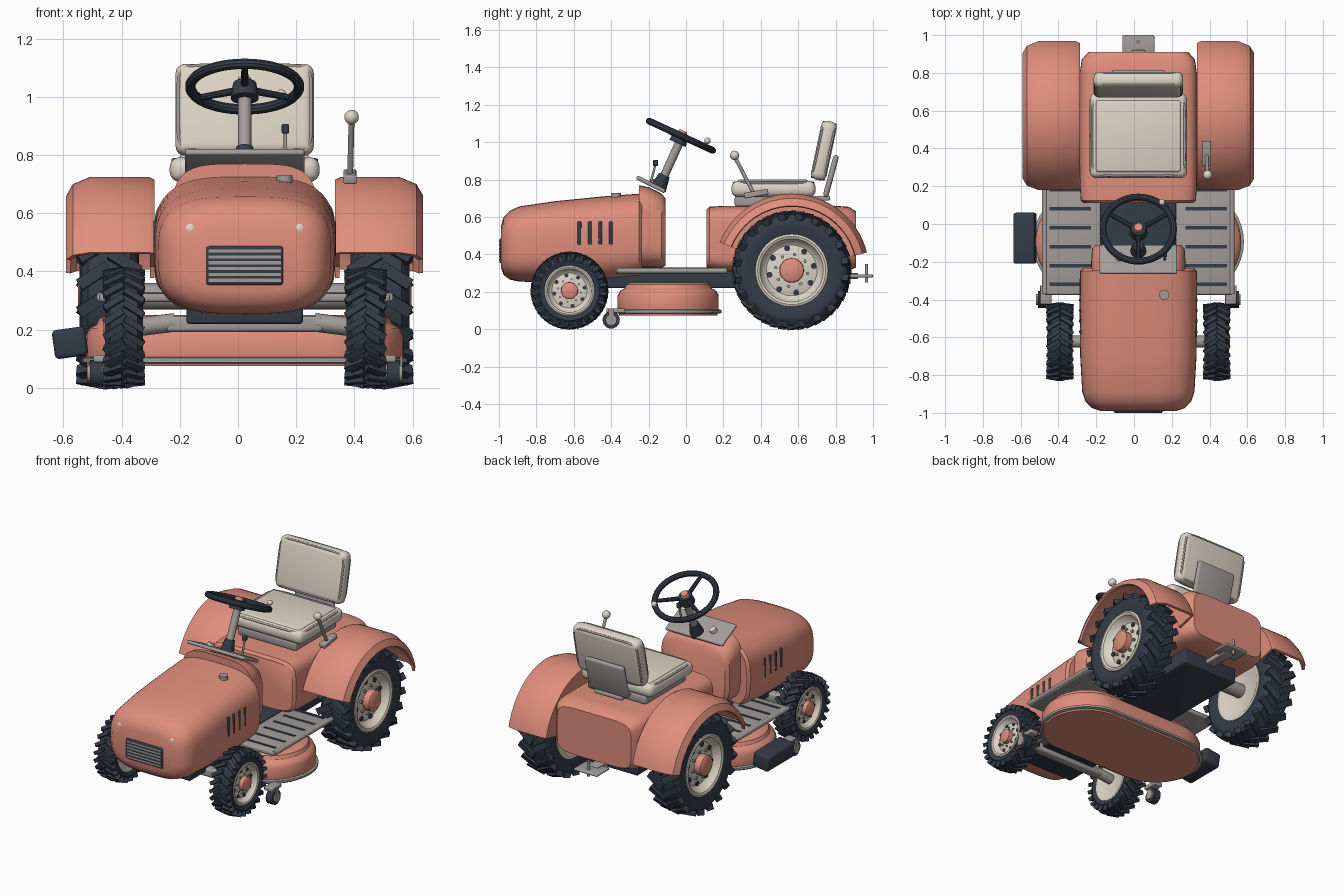
import bpy, bmesh, math
from math import sin, cos, pi, radians
from mathutils import Matrix, Vector

if "Cube" in bpy.data.objects:
    bpy.data.objects.remove(bpy.data.objects["Cube"])

CX = 0.023          # tractor centreline; the side chute widens one side
parts = []

def material(name, rgb):
    m = bpy.data.materials.new(name)
    m.use_nodes = True
    m.diffuse_color = (*rgb, 1)
    m.node_tree.nodes["Principled BSDF"].inputs["Base Color"].default_value = (*rgb, 1)
    return m

CORAL = material("coral paint", (0.74, 0.27, 0.20))
DARK = material("dark rubber", (0.035, 0.045, 0.065))
CREAM = material("cream", (0.72, 0.66, 0.56))
GREY = material("warm grey", (0.36, 0.335, 0.32))

def finish(name, bm, mat, angle=35):
    bmesh.ops.remove_doubles(bm, verts=bm.verts, dist=1e-5)
    bmesh.ops.recalc_face_normals(bm, faces=bm.faces)
    me = bpy.data.meshes.new(name)
    bm.to_mesh(me)
    bm.free()
    me.materials.append(mat)
    me.shade_smooth()
    me.set_sharp_from_angle(angle=radians(angle))
    ob = bpy.data.objects.new(name, me)
    bpy.context.collection.objects.link(ob)
    parts.append(ob)
    return ob

def loft(name, rings, mat, cyclic=False, angle=35):
    bm = bmesh.new()
    vs = [[bm.verts.new(p) for p in r] for r in rings]
    n = len(vs[0])
    for i in range(len(vs) if cyclic else len(vs) - 1):
        a, b = vs[i], vs[(i + 1) % len(vs)]
        for j in range(n):
            k = (j + 1) % n
            bm.faces.new((a[j], a[k], b[k], b[j]))
    if not cyclic:
        bm.faces.new(vs[0])
        bm.faces.new(vs[-1])
    return finish(name, bm, mat, angle)

def lathe(name, prof, mat, M=Matrix(), seg=40, arc=None):
    """Spin a closed (x, r) profile about the local x axis."""
    a0, a1 = arc or (0, 2 * pi)
    steps = seg + 1 if arc else seg
    angles = [a0 + (a1 - a0) * i / seg for i in range(steps)]
    rings = [[M @ Vector((x, r * cos(t), r * sin(t))) for x, r in prof] for t in angles]
    return loft(name, rings, mat, cyclic=not arc)

def aim(pos, direction):
    return Matrix.Translation(pos) @ Vector(direction).to_track_quat('X', 'Z').to_matrix().to_4x4()

def rod(name, a, b, r, mat, r2=None, seg=16):
    d = Vector(b) - Vector(a)
    return lathe(name, [(0, 0), (0, r), (d.length, r2 or r), (d.length, 0)], mat, aim(a, d), seg)

def ball(name, pos, r, mat):
    prof = [(-r * cos(pi * i / 10), r * sin(pi * i / 10)) for i in range(11)]
    return lathe(name, prof, mat, Matrix.Translation(pos), 20)

def box(name, c, size, mat, bevel=0.0, tilt=0.0, roll=0.0, seg=3):
    bm = bmesh.new()
    bmesh.ops.create_cube(bm, size=1)
    bmesh.ops.scale(bm, vec=size, verts=bm.verts)
    if bevel:
        bmesh.ops.bevel(bm, geom=bm.edges[:], offset=bevel, segments=seg, profile=0.5, affect='EDGES')
    bm.transform(Matrix.Translation(c) @ Matrix.Rotation(radians(tilt), 4, 'X') @ Matrix.Rotation(radians(roll), 4, 'Y'))
    return finish(name, bm, mat)

def oval(a, b, n, count=56):
    pw = lambda v: math.copysign(abs(v) ** (2 / n), v)
    return [(a * pw(cos(2 * pi * i / count)), b * pw(sin(2 * pi * i / count))) for i in range(count)]

def shell(name, sections, n):
    """Loft of soft rectangles along y from (y, half width, bottom, top)."""
    return loft(name, [[(x, y, (lo + hi) / 2 + z) for x, z in oval(w, (hi - lo) / 2, n)]
                       for y, w, lo, hi in sections], CORAL, angle=40)

def piping(name, w, h, M, r):
    cu = bpy.data.curves.new(name, 'CURVE')
    cu.dimensions = '3D'
    cu.bevel_depth = r
    pts = oval(w, h, 8)
    sp = cu.splines.new('POLY')
    sp.points.add(len(pts) - 1)
    for p, (x, y) in zip(sp.points, pts):
        p.co = (*(M @ Vector((x, y, 0))), 1)
    sp.use_cyclic_u = True
    cu.materials.append(GREY)
    ob = bpy.data.objects.new(name, cu)
    bpy.context.collection.objects.link(ob)
    parts.append(ob)

# Bodywork
shell("hood", [(-.99, .2, .33, .55), (-.975, .245, .29, .6), (-.94, .28, .265, .635), (-.89, .297, .255, .657),
               (-.7, .308, .25, .685), (-.45, .311, .25, .71), (-.25, .31, .27, .725), (-.235, .295, .28, .71)], 3.2)
shell("cowl", [(-.25, .25, .33, .77), (-.2, .25, .33, .76), (-.13, .245, .33, .725), (-.11, .225, .34, .7)], 4)
shell("rear_body", [(.11, .29, .33, .64), (.125, .305, .32, .655), (.2, .31, .31, .66), (.8, .31, .31, .66),
                    (.87, .3, .315, .655), (.91, .265, .33, .63)], 6)
box("chassis", (0, -.03, .275), (.4, 1.56, .11), DARK, .01)

# Hood details
box("grille_frame", (0, -.986, .42), (.265, .022, .135), DARK, .01)
for i in range(6):
    box("grille_bar", (0, -.996, .37 + i * .02), (.25, .008, .011), GREY)
for s in (-1, 1):
    ball("headlight", (s * .185, -.955, .545), .03, CREAM)
    for i in range(4):
        box("hood_vent", (s * .305, -.57 + i * .056, .514), (.016, .02, .125), DARK, .006)
rod("fuel_cap", (.137, -.375, .7), (.137, -.375, .73), .027, GREY)

# Dashboard and steering
box("dashboard", (0, -.188, .775), (.41, .17, .022), GREY, .008, tilt=-27)
rod("dash_dial", (-.1, -.18, .775), (-.094, -.17, .797), .022, CREAM)
rod("throttle_stick", (.14, -.19, .78), (.14, -.165, .875), .006, GREY)
box("throttle_knob", (.14, -.163, .89), (.026, .026, .032), DARK, .005)
rod("column_boot", (0, -.15, .75), (0, -.115, .825), .045, DARK, .03)
rod("steering_column", (0, -.13, .79), (0, -.03, 1.01), .023, GREY)
up = Vector((0, .42, .91)).normalized()
centre = Vector((0, -.027, 1.035))
lathe("steering_wheel", [(.018 * cos(2 * pi * i / 10), .187 + .018 * sin(2 * pi * i / 10)) for i in range(10)],
      DARK, aim(centre, up), 48)
rod("steering_hub", centre - up * .045, centre + up * .012, .048, DARK, .04, 24)
rod("steering_cap", centre + up * .01, centre + up * .03, .028, CORAL, .022, 20)
rear = Vector((0, up.z, -up.y))
for a in (60, 180, 300):
    d = rear * cos(radians(a)) + Vector((sin(radians(a)), 0, 0))
    rod("steering_spoke", centre - up * .01, centre + d * .185, .014, DARK, .011, 10)
knob = centre + rear * .14 + Vector((.125, 0, 0))
rod("spinner_stem", knob, knob + up * .03, .009, CREAM)
ball("spinner_knob", knob + up * .035, .017, CREAM)

# Seat
box("seat_pan", (0, .47, .685), (.42, .42, .06), GREY, .015)
box("seat_cushion", (0, .468, .75), (.515, .45, .085), CREAM, .035, seg=4)
box("seat_pad", (0, .465, .785), (.45, .38, .03), CREAM, .012)
piping("seat_piping", .245, .212, Matrix.Translation((0, .468, .782)), .007)
lean = Matrix.Translation((0, .737, .955)) @ Matrix.Rotation(radians(-12), 4, 'X')
box("seat_back", lean.translation, (.475, .085, .32), CREAM, .034, tilt=-12, seg=4)
for y in (-.032, .032):
    piping("back_piping", .228, .15, lean @ Matrix.Translation((0, y, 0)) @ Matrix.Rotation(pi / 2, 4, 'X'), .006)
box("seat_bracket", (0, .775, .82), (.28, .03, .23), GREY, .014, tilt=-15)
box("seat_bracket_foot", (0, .7, .7), (.2, .14, .025), GREY, .008)

# Fenders and lever
arch = [(.31, .28), (.31, .405), (.33, .415), (.53, .415), (.59, .39), (.613, .35),
        (.598, .345), (.578, .378), (.525, .4), (.325, .4), (.325, .28)]
for s in (-1, 1):
    lathe("rear_fender", [(s * x, r) for x, r in arch], CORAL, Matrix.Translation((0, .565, .31)),
          32, (radians(14), radians(158)))
box("lever_base", (.362, .375, .725), (.045, .13, .03), GREY, .006, tilt=10)
rod("lever_stick", (.362, .365, .72), (.367, .262, .92), .01, GREY)
ball("lever_ball", (.367, .26, .93), .025, CREAM)

# Wheels: tyre, chevron lugs, dished rim, hub
def wheel(tag, s, pos, R, w, rim, count):
    M = Matrix.Translation(pos) @ Matrix.Scale(s, 4, (1, 0, 0))
    h, t = w / 2, R - .014
    lathe(tag + "_tyre", [(-h * .8, rim), (-h * .97, (rim + t) / 2), (-h * .92, t - .025), (-h * .7, t),
                          (h * .7, t), (h * .92, t - .025), (h * .97, (rim + t) / 2), (h * .8, rim)], DARK, M, 56)
    bm = bmesh.new()
    pitch = 2 * pi / count
    for i in range(count):
        for side in (-1, 1):
            L = (Matrix.Rotation(pitch * (i + .25 * side), 4, 'X') @ Matrix.Translation((side * h * .5, 0, t - .004))
                 @ Matrix.Rotation(side * radians(-32), 4, 'Z') @ Matrix.Rotation(side * radians(7), 4, 'Y')
                 @ Matrix.Diagonal((h * 1.12, pitch * R * .42, .034, 1)))
            bmesh.ops.create_cube(bm, size=1, matrix=M @ L)
    finish(tag + "_tread", bm, DARK)
    lathe(tag + "_rim", [(-h * .7, 0), (-h * .7, rim * .8), (-h * .85, rim * .93), (-h * .85, rim * 1.03),
                         (h * .88, rim * 1.03), (h * .92, rim * .97), (h * .86, rim * .9), (h * .5, rim * .8),
                         (h * .42, rim * .72), (h * .55, rim * .4), (h * .55, 0)], CREAM, M, 48)
    lathe(tag + "_hub", [(0, 0), (0, rim * .36), (h * .95, rim * .34), (h * 1.03, rim * .27), (h * 1.03, 0)], CORAL, M, 28)
    for i in range(8):
        a = 2 * pi * i / 8 + .2
        p = Vector((h * .4, rim * .64 * cos(a), rim * .64 * sin(a)))
        rod(tag + "_rim_hole", M @ p, M @ (p + Vector((h * .12, 0, 0))), rim * .085, DARK, seg=10)
        q = Vector((h * .5, rim * .46 * cos(a + .4), rim * .46 * sin(a + .4)))
        rod(tag + "_bolt", M @ q, M @ (q + Vector((h * .14, 0, 0))), rim * .05, GREY, seg=6)

for s in (-1, 1):
    wheel("rear_wheel", s, (s * .465, .565, .315), .312, .21, .188, 20)
    wheel("front_wheel", s, (s * .415, -.623, .207), .204, .135, .13, 24)
    rod("front_axle_end", (s * .24, -.623, .225), (s * .36, -.623, .21), .032, GREY)
rod("rear_axle", (-.45, .565, .315), (.45, .565, .315), .045, GREY)
box("front_axle_beam", (0, -.623, .22), (.54, .06, .055), GREY, .012)

# Footboards
for s in (-1, 1):
    box("footboard", (s * .35, -.085, .31), (.3, .58, .03), GREY, .01)
    rod("footboard_lip", (s * .495, -.37, .313), (s * .495, .22, .313), .015, GREY)
    for i in range(6):
        box("footboard_slot", (s * .36, .18 - i * .1, .325), (.22, .018, .006), DARK)

# Mower deck
def stadium(z, r, straight=.275):
    pts = []
    for s in (1, -1):
        pts += [(s * (straight + r * cos(a)), s * r * sin(a) - .095, z)
                for a in [pi * (i / 20 - .5) for i in range(21)]]
    return pts

loft("mower_deck", [stadium(z, r) for z, r in ((.075, .262), (.1, .27), (.18, .27), (.205, .258),
                                               (.218, .235), (.24, .225), (.25, .205))], CORAL)
loft("deck_rim", [stadium(z, r) for z, r in ((.084, .275), (.088, .284), (.102, .284), (.106, .275))], GREY)
box("discharge_chute", (-.6, -.075, .155), (.115, .27, .1), DARK, .015, roll=-8)
for s in (-1, 1):
    box("caster_bracket", (s * .49, -.375, .1), (.06, .1, .025), GREY, .006)
    for d in (-.028, .028):
        box("caster_fork", (s * .51 + d, -.4, .075), (.008, .03, .07), GREY)
    rod("caster_wheel", (s * .51 - .022, -.4, .05), (s * .51 + .022, -.4, .05), .046, DARK, seg=24)
    rod("caster_hub", (s * .51 - .032, -.4, .05), (s * .51 + .032, -.4, .05), .03, GREY)
    rod("deck_hanger", (s * .16, -.1, .23), (s * .16, -.4, .27), .014, GREY)

# Rear hitch
box("hitch_plate", (0, .935, .285), (.17, .13, .016), GREY, .007)
box("hitch_bar", (0, .82, .285), (.07, .2, .03), GREY, .005)
rod("hitch_pin", (0, .965, .25), (0, .965, .35), .009, GREY)

for ob in parts:
    ob.location.x += CX
